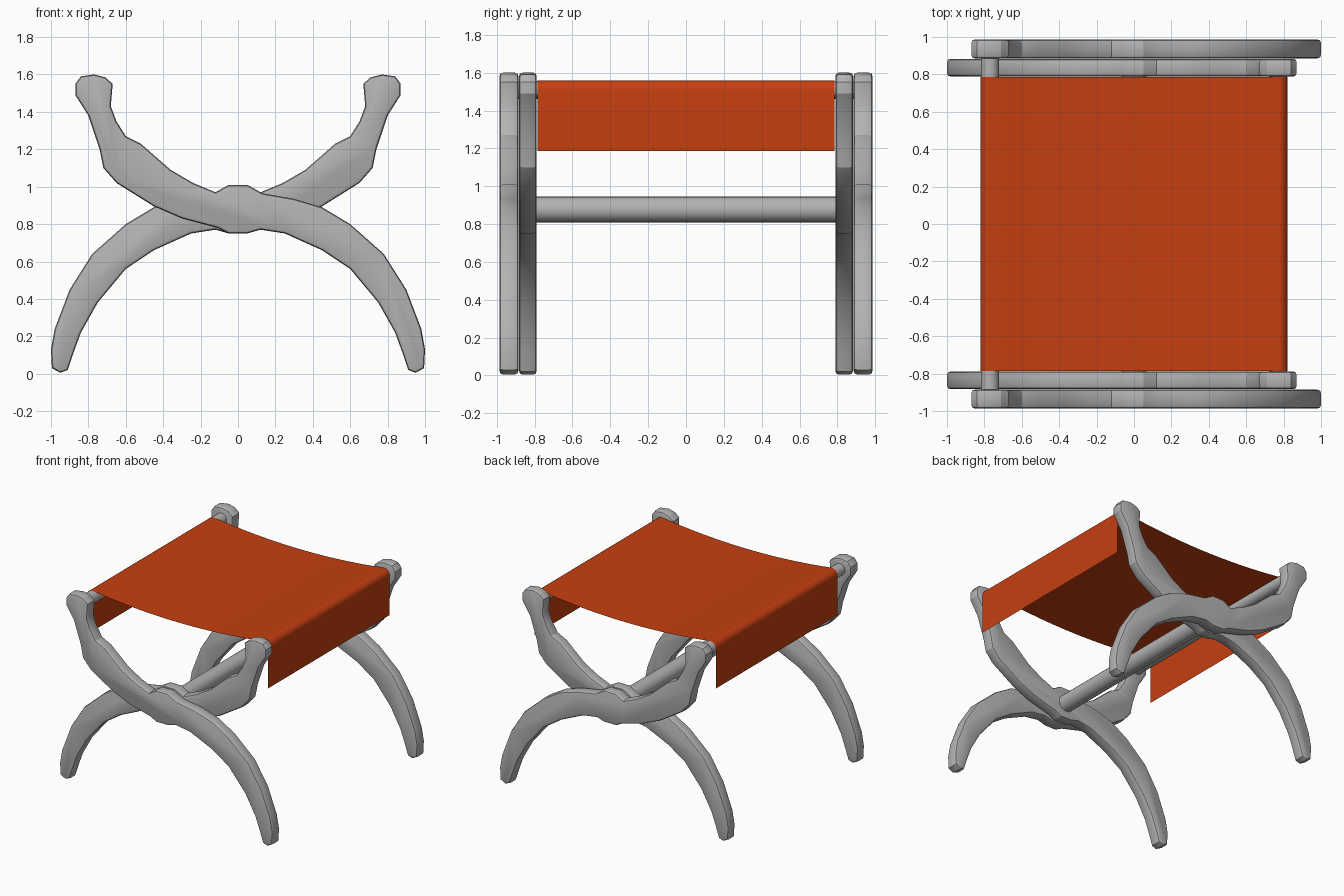
import bpy
import bmesh
import math
from mathutils import Matrix

default_cube = bpy.data.objects.get("Cube")
if default_cube:
    bpy.data.objects.remove(default_cube, do_unlink=True)


def make_material(name, colour):
    material = bpy.data.materials.new(name)
    material.use_nodes = True
    material.diffuse_color = colour
    shader = material.node_tree.nodes["Principled BSDF"]
    shader.inputs["Base Color"].default_value = colour
    return material


grey = make_material("frame grey", (0.45, 0.45, 0.45, 1))
orange = make_material("canvas orange", (0.56, 0.05, 0.005, 1))


def make_object(name, mesh_builder, material, smooth_angle):
    """Turn a filled bmesh into a linked, shaded object."""
    mesh = bpy.data.meshes.new(name)
    mesh_builder.to_mesh(mesh)
    mesh_builder.free()
    mesh.materials.append(material)
    part = bpy.data.objects.new(name, mesh)
    bpy.context.collection.objects.link(part)
    bpy.ops.object.select_all(action="DESELECT")
    part.select_set(True)
    bpy.context.view_layer.objects.active = part
    bpy.ops.object.shade_smooth_by_angle(angle=math.radians(smooth_angle))
    return part


# Leg silhouette: head, upper edge down to the foot, then the lower edge back up
head = [(-.84, 1.59), (-.77, 1.6), (-.71, 1.585), (-.67, 1.55), (-.68, 1.43)]
upper_edge = [(-.65, 1.35), (-.6, 1.27), (-.52, 1.23), (-.36, 1.09), (-.24, 1.02),
              (-.12, .97), (-.05, 1.01), (.05, 1.01), (.13, .965), (.3, .935),
              (.45, .89), (.6, .8), (.78, .64), (.9, .45), (.98, .24)]
foot = [(1, .13), (.995, .03), (.95, .005), (.91, .02), (.88, .11)]
lower_edge = [(.84, .22), (.75, .38), (.6, .56), (.45, .66), (.25, .75),
              (.12, .77), (.05, .75), (-.05, .75), (-.11, .78), (-.3, .83),
              (-.45, .895), (-.65, 1.02), (-.72, 1.1), (-.74, 1.2), (-.8, 1.38)]
head_back = [(-.87, 1.49), (-.87, 1.55)]
leg_outline = head + upper_edge + foot + lower_edge + head_back


def make_leg(name, x_direction, y_centre, thickness):
    """Extrude the silhouette along y and round its rims."""
    bm = bmesh.new()
    near = y_centre - thickness / 2
    cap = bm.faces.new([bm.verts.new((x * x_direction, near, z))
                        for x, z in leg_outline])
    result = bmesh.ops.extrude_face_region(bm, geom=[cap], use_keep_orig=True)
    moved = [item for item in result["geom"] if isinstance(item, bmesh.types.BMVert)]
    bmesh.ops.translate(bm, verts=moved, vec=(0, thickness, 0))
    bmesh.ops.recalc_face_normals(bm, faces=bm.faces[:])
    rims = [edge for edge in bm.edges
            if abs(edge.verts[0].co.y - edge.verts[1].co.y) < thickness / 2]
    bmesh.ops.bevel(bm, geom=rims, offset=.018, segments=2, profile=.5,
                    affect="EDGES", clamp_overlap=True)
    bmesh.ops.recalc_face_normals(bm, faces=bm.faces[:])
    return make_object(name, bm, grey, 24)


# Two crossed legs at each end, mirrored front to back
for end_name, side in (("front", -1), ("back", 1)):
    make_leg(end_name + "_outer_leg", 1, side * .936, .1)
    make_leg(end_name + "_inner_leg", -1, side * .836, .094)


def make_rod(name, x, z, radius, half_length):
    bm = bmesh.new()
    placement = Matrix.Translation((x, 0, z)) @ Matrix.Rotation(math.pi / 2, 4, "X")
    bmesh.ops.create_cone(bm, cap_ends=True, segments=24, radius1=radius,
                          radius2=radius, depth=half_length * 2, matrix=placement)
    return make_object(name, bm, grey, 40)


# Rods: the pivot stretcher and the two seat rails
rail_x, rail_z = .77, 1.508
make_rod("pivot_stretcher", 0, .877, .068, .82)
make_rod("right_seat_rail", -rail_x, rail_z, .048, .91)
make_rod("left_seat_rail", rail_x, rail_z, .048, .82)

# Canvas seat: hanging flap, wrap over the rail, sagging middle, then mirrored
wrap_radius = .051
half_profile = [(rail_x + wrap_radius, 1.185)]
for step in range(9):
    angle = math.radians(step * 12)
    half_profile.append((rail_x + wrap_radius * math.cos(angle),
                         rail_z + wrap_radius * math.sin(angle)))
edge_x, edge_z = half_profile[-1]
sag_bottom = 1.508
for step in range(1, 9):
    along = 1 - step / 8
    half_profile.append((edge_x * along,
                         sag_bottom + (edge_z - sag_bottom) * along ** 2))
profile = half_profile + [(-x, z) for x, z in reversed(half_profile[:-1])]

bm = bmesh.new()
half_width = .785
front_row = [bm.verts.new((x, -half_width, z)) for x, z in profile]
back_row = [bm.verts.new((x, half_width, z)) for x, z in profile]
for i in range(len(profile) - 1):
    bm.faces.new((front_row[i], front_row[i + 1], back_row[i + 1], back_row[i]))
# The upper side of the sheet faces outward
bm.normal_update()
if sum(face.normal.z for face in bm.faces) < 0:
    bmesh.ops.reverse_faces(bm, faces=bm.faces[:])
make_object("canvas_seat", bm, orange, 40)
